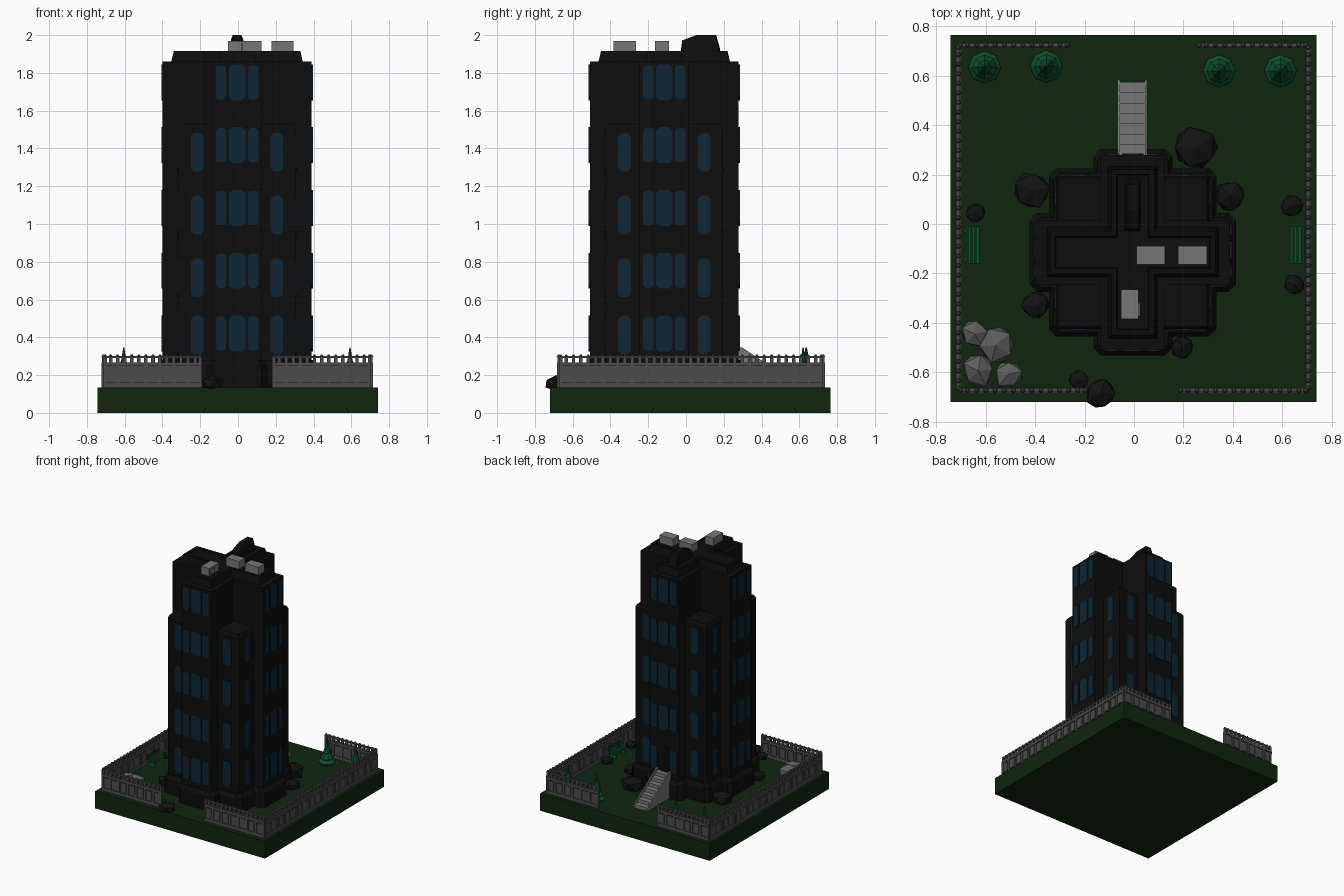
import bpy, bmesh, math, random
from mathutils import Matrix, Vector

cube = bpy.data.objects.get("Cube")
if cube:
    bpy.data.objects.remove(cube)
random.seed(4)
CX, CY, GROUND = -0.005, -0.115, 0.135


def material(name, r, g, b):
    m = bpy.data.materials.new(name)
    m.use_nodes = True
    m.diffuse_color = (r, g, b, 1)
    bsdf = m.node_tree.nodes["Principled BSDF"]
    bsdf.inputs["Base Color"].default_value = (r, g, b, 1)
    bsdf.inputs["Roughness"].default_value = 0.9
    return m


BLACK = material("tower black", 0.004, 0.004, 0.004)
GLASS = material("dark blue glass", 0.004, 0.018, 0.032)
GRASS = material("dark grass", 0.005, 0.018, 0.005)
LEAF = material("tree green", 0.004, 0.075, 0.027)
FENCE = material("fence grey", 0.07, 0.07, 0.07)
PALE = material("light grey", 0.18, 0.18, 0.18)
STONE = material("boulder grey", 0.11, 0.11, 0.11)
COAL = material("dark rock", 0.006, 0.006, 0.006)


def finish(bm, name, mat):
    bmesh.ops.recalc_face_normals(bm, faces=bm.faces[:])
    me = bpy.data.meshes.new(name)
    bm.to_mesh(me)
    bm.free()
    me.materials.append(mat)
    ob = bpy.data.objects.new(name, me)
    bpy.context.collection.objects.link(ob)
    return ob


def box(bm, x0, x1, y0, y1, z0, z1, m=Matrix()):
    mid = Vector((x0 + x1, y0 + y1, z0 + z1)) / 2
    size = Matrix.Diagonal((x1 - x0, y1 - y0, z1 - z0, 1))
    bmesh.ops.create_cube(bm, size=1, matrix=m @ Matrix.Translation(mid) @ size)


def loft(bm, rings):
    """Skin a list of equal-length point rings and cap both ends."""
    loops = [[bm.verts.new(p) for p in ring] for ring in rings]
    for a, b in zip(loops, loops[1:]):
        for i in range(len(a)):
            j = (i + 1) % len(a)
            bm.faces.new((a[i], a[j], b[j], b[i]))
    bm.faces.new(loops[0][::-1])
    bm.faces.new(loops[-1])


def four_fold(quarter, z):
    """Repeat a quarter outline around the tower axis."""
    pts = []
    for _ in range(4):
        pts += [(CX + x, CY + y, z) for x, y in quarter]
        quarter = [(-y, x) for x, y in quarter]
    return pts


def cross(length, w, z):
    return four_fold([(length, -w), (length, w), (w, w)], z)


def square(s, z):
    return four_fold([(s, s)], z)


def plinth(grow, z, c=0.03):
    a, w, s = 0.4 + grow, 0.142 + grow, 0.322 + grow
    return four_fold([(a, c - w), (a, w - c), (a - c, w), (s, w), (s, s - c),
                      (s - c, s), (w, s), (w, a - c)], z)


# Ground slab
bm = bmesh.new()
box(bm, -0.743, 0.74, -0.72, 0.765, 0, GROUND)
finish(bm, "ground_slab", GRASS)

# Tower: cross-shaped core with stepped roof, lower corner blocks, flared foot
bm = bmesh.new()
loft(bm, [cross(0.394, 0.13, GROUND), cross(0.394, 0.13, 1.86), cross(0.348, 0.1, 1.86),
          cross(0.335, 0.086, 1.915), cross(0.315, 0.066, 1.915), cross(0.31, 0.061, 1.907)])
finish(bm, "tower_core", BLACK)
bm = bmesh.new()
loft(bm, [square(0.31, GROUND), square(0.31, 1.51), square(0.3, 1.53)])
finish(bm, "corner_blocks", BLACK)
bm = bmesh.new()
loft(bm, [plinth(0.018, GROUND), plinth(0.018, 0.25), plinth(0, 0.28)])
finish(bm, "tower_foot", BLACK)


# Windows: chamfered plates on all four sides
def pane(bm, turn, dist, u, z0, z1, w, c=0.018):
    h = w / 2
    outline = [(-h, z0 + c), (c - h, z0), (h - c, z0), (h, z0 + c),
               (h, z1 - c), (h - c, z1), (c - h, z1), (-h, z1 - c)]
    m = Matrix.Translation((CX, CY, 0)) @ Matrix.Rotation(turn * math.pi / 2, 4, "Z")
    loft(bm, [[m @ Vector((u + x, -dist - d, z)) for x, z in outline] for d in (-0.002, 0.007)])


glass, door = bmesh.new(), bmesh.new()
for turn in range(4):
    for floor in range(5):
        top = 0.515 + 0.3325 * floor
        entrance = turn == 2 and floor == 0
        pane(door if entrance else glass, turn, 0.394, 0, top - 0.19, top, 0.087)
        for side in (-1, 1):
            pane(glass, turn, 0.394, side * 0.085, top - 0.185, top - 0.005, 0.055, 0.012)
            if floor < 4:
                t = top - 0.03 if floor else top
                pane(glass, turn, 0.31, side * 0.211, t - 0.205, t, 0.067)
finish(glass, "window_panes", GLASS)
finish(door, "back_door", BLACK)

# Roof units and stair hood
bm = bmesh.new()
for x0, x1, y0, y1 in ((0.01, 0.125, -0.165, -0.09), (0.178, 0.295, -0.165, -0.09),
                       (-0.053, 0.018, -0.385, -0.265)):
    box(bm, x0, x1, y0, y1, 1.905, 1.968)
box(bm, 0.018, 0.024, -0.375, -0.32, 1.92, 1.955)
finish(bm, "roof_units", PALE)
bm = bmesh.new()
hood = [(-0.03, 1.9), (-0.02, 1.972), (0.055, 2), (0.16, 2), (0.178, 1.935), (0.185, 1.9)]
loft(bm, [[(x, y, z - drop) for y, z in hood]
          for x, drop in ((-0.038, 0.025), (-0.028, 0), (0.018, 0), (0.028, 0.025))])
finish(bm, "roof_hood", BLACK)

# Back stairs with side walls
bm = bmesh.new()
STEPS = 7
for i in range(STEPS):
    y1 = 0.575 - i * 0.042
    box(bm, -0.06, 0.046, 0.275, y1, GROUND + i * 0.027, GROUND + (i + 1) * 0.027)
for x in (-0.066, 0.044):
    side = [(0.275, GROUND), (0.585, GROUND), (0.585, 0.155), (0.3, 0.345), (0.275, 0.345)]
    loft(bm, [[(x + d, y, z) for y, z in side] for d in (0, 0.009)])
finish(bm, "back_stairs", PALE)


# Fence: footing, recessed panels with frames, baluster row and beaded rail
def fence_run(bm, start, end):
    a, b = Vector(start), Vector(end)
    length = (b - a).length
    direction = b - a
    m = Matrix.Translation((a.x, a.y, GROUND)) @ Matrix.Rotation(
        math.atan2(direction.y, direction.x), 4, "Z")
    box(bm, 0, length, -0.011, 0.011, 0, 0.026, m)
    box(bm, 0, length, -0.003, 0.003, 0.026, 0.115, m)
    box(bm, 0, length, -0.011, 0.011, 0.112, 0.132, m)
    box(bm, 0, length, -0.008, 0.008, 0.155, 0.165, m)
    n = round(length / 0.076)
    pitch = length / n
    for i in range(n + 1):
        x = min(max(i * pitch, 0.008), length - 0.008)
        box(bm, x - 0.008, x + 0.008, -0.01, 0.01, 0.02, 0.12, m)
        if i < n:
            c = (i + 0.5) * pitch
            box(bm, c - 0.023, c + 0.023, -0.007, 0.007, 0.034, 0.104, m)
    n *= 2
    pitch = length / n
    for i in range(n + 1):
        x = min(max(i * pitch, 0.009), length - 0.009)
        box(bm, x - 0.009, x + 0.009, -0.008, 0.008, 0.13, 0.158, m)
        bmesh.ops.create_cone(bm, cap_ends=True, segments=6, radius1=0.012, radius2=0.005,
                              depth=0.012, matrix=m @ Matrix.Translation((x, 0, 0.168)))


bm = bmesh.new()
L, R, F, B = -0.712, 0.705, -0.673, 0.725
for p, q in (((L, F), (L, B)), ((R, F), (R, B)), ((L, F), (-0.19, F)), ((0.18, F), (R, F)),
             ((L, B), (-0.262, B)), ((0.255, B), (R, B))):
    fence_run(bm, p, q)
finish(bm, "garden_fence", FENCE)

# Trees: eight-sided flared skirts tapering to a spike
tiers = [(0.05, 0), (0.066, 0.018), (0.046, 0.04), (0.05, 0.046), (0.026, 0.085),
         (0.03, 0.09), (0.013, 0.145), (0.003, 0.21)]
bm = bmesh.new()
for x, y in ((-0.605, 0.635), (-0.355, 0.638), (0.345, 0.62), (0.593, 0.62)):
    loft(bm, [[(x + r * math.cos(k * math.pi / 4), y + r * math.sin(k * math.pi / 4), GROUND + z)
               for k in range(8)] for r, z in tiers])
finish(bm, "trees", LEAF)

# Benches: slatted seat, backrest and legs, mirrored left and right
bm = bmesh.new()
for s, x in ((1, -0.655), (-1, 0.66)):
    m = Matrix.Translation((x, -0.085, GROUND)) @ Matrix.Diagonal((s, 1, 1, 1))
    for k in range(3):
        box(bm, -0.018 + k * 0.017, -0.005 + k * 0.017, -0.075, 0.075, 0.036, 0.043, m)
    for z in (0.055, 0.073):
        box(bm, -0.031, -0.025, -0.075, 0.075, z, z + 0.012, m)
    for y in (-0.06, 0.052):
        box(bm, -0.02, 0.03, y, y + 0.008, 0, 0.036, m)
        box(bm, -0.027, -0.02, y, y + 0.008, 0, 0.085, m)
finish(bm, "benches", LEAF)


# Rocks: jittered icospheres
def rocks(name, mat, places, squash):
    bm = bmesh.new()
    for x, y, r, z in places:
        m = Matrix.Translation((x, y, z)) @ Matrix.Rotation(random.uniform(0, 6), 4, "Z") \
            @ Matrix.Diagonal((1, 1, squash, 1))
        new = bmesh.ops.create_icosphere(bm, subdivisions=1, radius=r, matrix=m)["verts"]
        mid = Vector((x, y, z))
        for v in new:
            v.co = mid + (v.co - mid) * random.uniform(0.9, 1.12)
    finish(bm, name, mat)


rocks("dark_rocks", COAL, [
    (-0.415, 0.135, 0.08, 0.17), (0.25, 0.31, 0.09, 0.17), (0.39, 0.115, 0.065, 0.17),
    (0.64, 0.075, 0.05, 0.16), (0.65, -0.245, 0.045, 0.16), (0.195, -0.5, 0.05, 0.16),
    (-0.4, -0.33, 0.06, 0.16), (-0.645, 0.045, 0.043, 0.155),
    (-0.135, -0.685, 0.066, 0.155), (-0.225, -0.63, 0.043, 0.155)], 0.65)
rocks("grey_boulders", STONE, [
    (-0.645, -0.445, 0.057, 0.16), (-0.56, -0.49, 0.075, 0.175),
    (-0.63, -0.595, 0.068, 0.165), (-0.51, -0.61, 0.06, 0.16)], 0.75)
